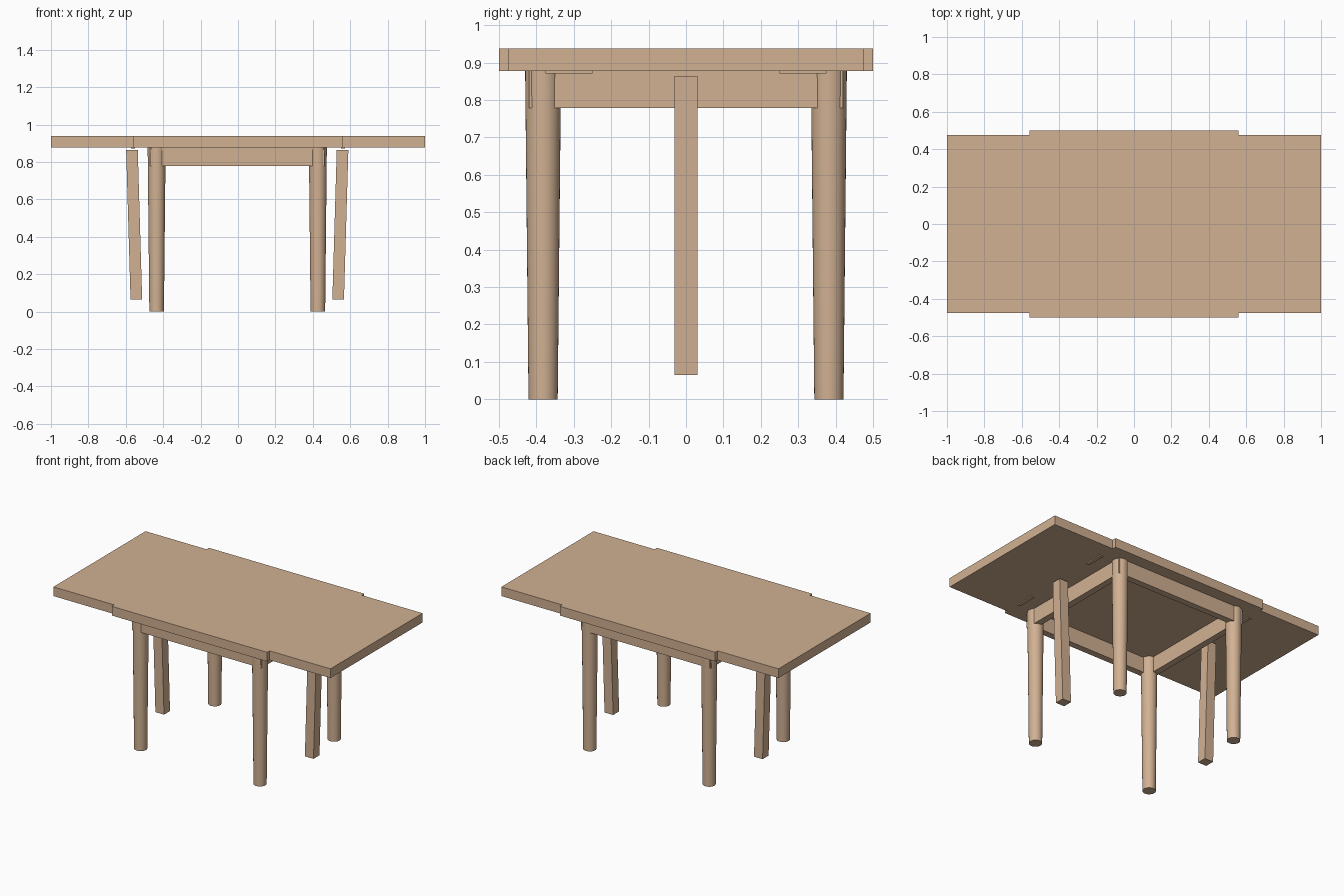
import bpy, bmesh

if "Cube" in bpy.data.objects:
    bpy.data.objects.remove(bpy.data.objects["Cube"])

wood = bpy.data.materials.new("light_wood")
wood.diffuse_color = (0.64, 0.44, 0.29, 1)
wood.use_nodes = True
wood.node_tree.nodes["Principled BSDF"].inputs["Base Color"].default_value = wood.diffuse_color
OFF = -0.004  # the base sits slightly left of centre


def finish(name, bm):
    me = bpy.data.meshes.new(name)
    bmesh.ops.recalc_face_normals(bm, faces=bm.faces)
    bm.to_mesh(me)
    bm.free()
    me.materials.append(wood)
    ob = bpy.data.objects.new(name, me)
    bpy.context.collection.objects.link(ob)
    return ob


def box(name, x0, x1, y0, y1, z0, z1, lean=0.0):
    """Box between limits; the bottom is shifted along x by lean."""
    bm = bmesh.new()
    bmesh.ops.create_cube(bm, size=1)
    for v in bm.verts:
        low = v.co.z < 0
        v.co = (x0 if v.co.x < 0 else x1, y0 if v.co.y < 0 else y1, z0 if low else z1)
        if low:
            v.co.x += lean
    return finish(name, bm)


def leg(name, x, y):
    """Round leg, tapering down from the apron and straight behind it."""
    bm = bmesh.new()
    n = 32
    rings = []
    for r, z in ((0.039, 0), (0.047, 0.778), (0.048, 0.878)):
        ring = bmesh.ops.create_circle(bm, segments=n, radius=r)["verts"]
        for v in ring:
            v.co.x += x
            v.co.y += y
            v.co.z = z
        rings.append(ring)
    for a, b in zip(rings, rings[1:]):
        for i in range(n):
            j = (i + 1) % n
            bm.faces.new((a[i], a[j], b[j], b[i]))
    bm.faces.new(rings[0])
    bm.faces.new(rings[-1])
    ob = finish(name, bm)
    bpy.ops.object.select_all(action='DESELECT')
    ob.select_set(True)
    bpy.context.view_layer.objects.active = ob
    bpy.ops.object.shade_smooth_by_angle(angle=0.6)


# Table top and the two narrower leaves
box("centre_top", -0.56, 0.56, -0.5, 0.5, 0.878, 0.938)
for s, side in ((-1, "left"), (1, "right")):
    box(side + "_leaf", *sorted((s * 0.56, s)), -0.475, 0.475, 0.878, 0.938)

    # Leaning support post under each leaf
    box(side + "_support", *sorted((s * 0.532 + OFF, s * 0.594 + OFF)),
        -0.031, 0.031, 0.065, 0.864, lean=-s * 0.0235)

    # End apron board
    box(side + "_apron", *sorted((s * 0.425 + OFF, s * 0.467 + OFF)),
        -0.42, 0.42, 0.778, 0.878)

    # Hinge plates and legs, front and back
    for t, end in ((-1, "front"), (1, "back")):
        box(f"{side}_{end}_hinge", *sorted((s * 0.55, s * 0.572)),
            *sorted((t * 0.25, t * 0.375)), 0.871, 0.878)
        leg(f"{side}_{end}_leg", s * 0.431 + OFF, t * 0.382)

# Long apron boards between the end boards
for t, end in ((-1, "front"), (1, "back")):
    box(end + "_apron", -0.425 + OFF, 0.425 + OFF,
        *sorted((t * 0.378, t * 0.42)), 0.778, 0.878)
